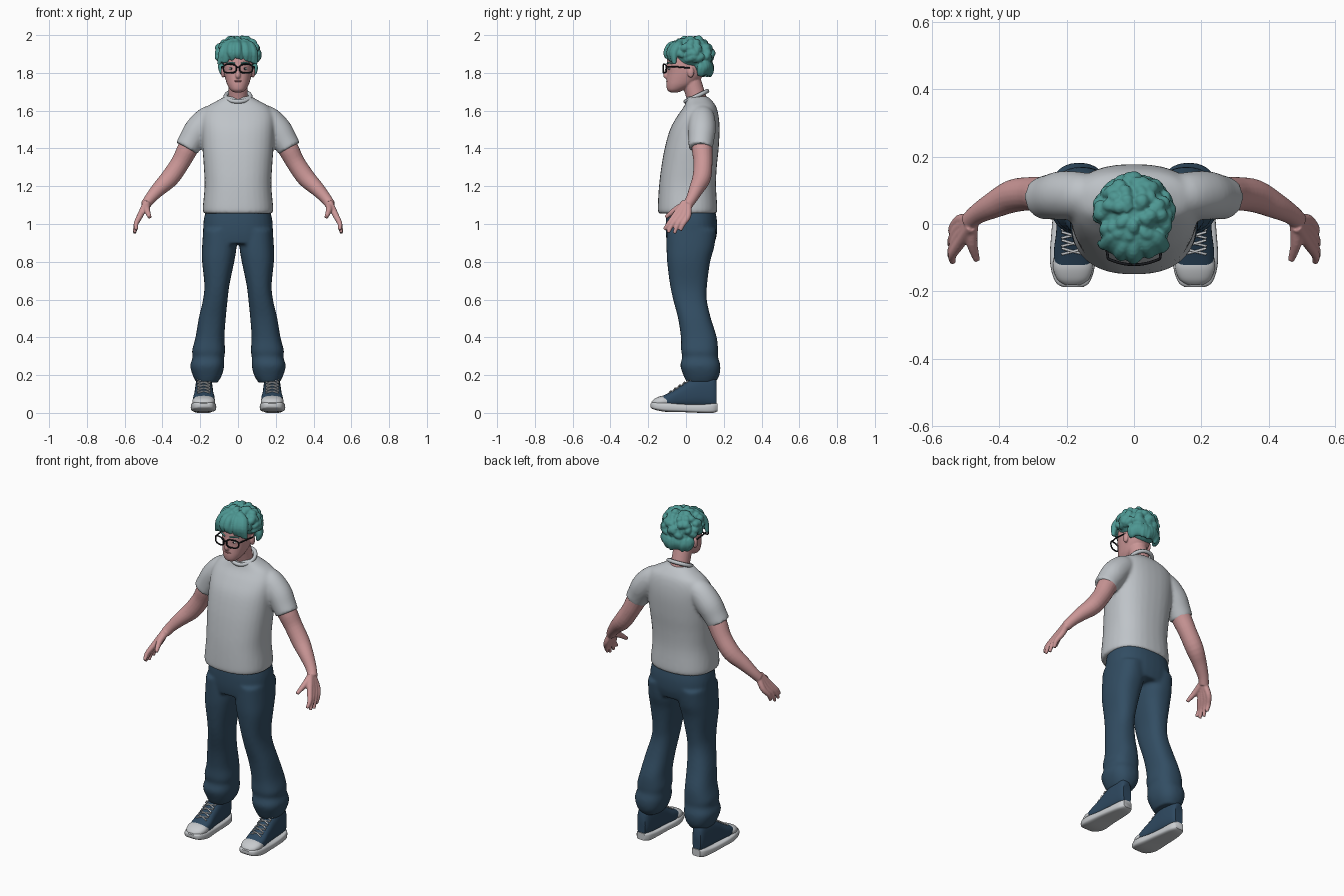
import bpy, bmesh, math, random
from mathutils import Vector, Matrix

random.seed(4)
cube = bpy.data.objects.get("Cube")
if cube:
    bpy.data.objects.remove(cube, do_unlink=True)


def material(name, *rgb):
    m = bpy.data.materials.new(name)
    m.use_nodes = True
    m.diffuse_color = (*rgb, 1)
    bsdf = next(n for n in m.node_tree.nodes if n.type == 'BSDF_PRINCIPLED')
    bsdf.inputs["Base Color"].default_value = (*rgb, 1)
    return m


SKIN = material("skin", .6, .31, .31)
HAIR = material("teal_hair", .075, .31, .29)
SHIRT = material("grey_cotton", .52, .55, .58)
DENIM = material("blue_denim", .032, .075, .125)
CANVAS = material("navy_canvas", .027, .065, .115)
RUBBER = material("white_rubber", .58, .6, .62)
BLACK = material("black_plastic", .01, .011, .014)
LIP = material("lip", .42, .17, .17)


def spline(rows, n=4):
    """Catmull-Rom interpolation through rows of equal length."""
    out = []
    for i in range(len(rows) - 1):
        a, b, c, d = (rows[max(0, min(len(rows) - 1, i + k))] for k in (-1, 0, 1, 2))
        for j in range(n):
            t = j / n
            out.append([.5 * (2 * q + (r - p) * t + (2 * p - 5 * q + 4 * r - s) * t * t
                              + (3 * q - p - 3 * r + s) * t ** 3)
                        for p, q, r, s in zip(a, b, c, d)])
    return out + [list(rows[-1])]


def bridge(bm, rings):
    vs = [[bm.verts.new(p) for p in ring] for ring in rings]
    n = len(vs[0])
    for a, b in zip(vs, vs[1:]):
        for i in range(n):
            bm.faces.new((a[i], a[(i + 1) % n], b[(i + 1) % n], b[i]))
    bm.faces.new(vs[0][::-1])
    bm.faces.new(vs[-1])


def loft(bm, rows, axis='z', e=2.4, s=1, n=32):
    """Superellipse sections, each given as position and a bounding box."""
    rings = []
    for t, x0, x1, b0, b1 in spline(rows):
        ring = []
        for i in range(n):
            c, d = math.cos(math.tau * i / n), math.sin(math.tau * i / n)
            x = (x0 + x1) / 2 + (x1 - x0) / 2 * math.copysign(abs(c) ** (2 / e), c)
            b = (b0 + b1) / 2 + (b1 - b0) / 2 * math.copysign(abs(d) ** (2 / e), d)
            ring.append((s * x, b, t) if axis == 'z' else (s * x, t, b))
        rings.append(ring)
    bridge(bm, rings)


def tube(bm, pts, s=1, n=14):
    """Round tapering limb through points with radii."""
    pts = spline(pts)
    ps = [Vector((s * p[0], p[1], p[2])) for p in pts]
    normal, rings = None, []
    for i, p in enumerate(ps):
        t = (ps[min(i + 1, len(ps) - 1)] - ps[max(i - 1, 0)]).normalized()
        normal = (normal - t * normal.dot(t)).normalized() if normal else t.orthogonal().normalized()
        side = t.cross(normal)
        r = max(pts[i][3], .002)
        rings.append([p + r * (normal * math.cos(math.tau * k / n) + side * math.sin(math.tau * k / n))
                      for k in range(n)])
    bridge(bm, rings)


def ball(bm, centre, radii):
    bmesh.ops.create_icosphere(bm, subdivisions=3, radius=1,
                               matrix=Matrix.Translation(centre) @ Matrix.Diagonal((*radii, 1)))


def finish(bm, name, mat, voxel=0, smooth=4):
    bmesh.ops.recalc_face_normals(bm, faces=bm.faces)
    me = bpy.data.meshes.new(name)
    bm.to_mesh(me)
    bm.free()
    ob = bpy.data.objects.new(name, me)
    bpy.context.collection.objects.link(ob)
    me.materials.append(mat)
    if voxel:
        rm = ob.modifiers.new("fuse", 'REMESH')
        rm.mode, rm.voxel_size, rm.use_smooth_shade = 'VOXEL', voxel, True
        sm = ob.modifiers.new("soften", 'SMOOTH')
        sm.factor, sm.iterations = .5, smooth
    else:
        bpy.ops.object.select_all(action='DESELECT')
        ob.select_set(True)
        bpy.context.view_layer.objects.active = ob
        bpy.ops.object.shade_smooth_by_angle(angle=math.radians(50))
    return ob


def cord(name, pts, r, mat, cyclic=False):
    cu = bpy.data.curves.new(name, 'CURVE')
    cu.dimensions, cu.bevel_depth, cu.bevel_resolution, cu.use_fill_caps = '3D', r, 2, True
    sp = cu.splines.new('POLY')
    sp.points.add(len(pts) - 1)
    for q, p in zip(sp.points, pts):
        q.co = (*p, 1)
    sp.use_cyclic_u = cyclic
    cu.materials.append(mat)
    ob = bpy.data.objects.new(name, cu)
    bpy.context.collection.objects.link(ob)


SIDES = ((1, "left"), (-1, "right"))

# Shirt: torso and both sleeves fused
bm = bmesh.new()
torso = [(1.055, .18, -.145, .16), (1.08, .187, -.15, .166), (1.2, .177, -.143, .159),
         (1.3, .181, -.131, .163), (1.4, .188, -.113, .173), (1.5, .192, -.085, .178),
         (1.57, .19, -.047, .173), (1.62, .165, -.012, .16), (1.65, .115, .0, .14), (1.675, .07, .005, .115)]
loft(bm, [(z, -w, w, a, b) for z, w, a, b in torso])
for s, _ in SIDES:
    tube(bm, [(.09, .085, 1.58, .05), (.15, .085, 1.56, .068), (.21, .085, 1.5, .073),
              (.25, .08, 1.437, .067), (.272, .077, 1.4, .064)], s, 24)
finish(bm, "shirt", SHIRT, .009, 6)
ring = [math.tau * i / 40 for i in range(40)]
cord("collar", [(.066 * math.cos(a), .055 + .058 * math.sin(a), 1.676 + .028 * math.sin(a)) for a in ring],
     .011, SHIRT, True)

# Trousers: hips and both legs fused
bm = bmesh.new()
hips = [(1.09, .165, -.1, .15), (1.02, .182, -.107, .164), (.95, .185, -.107, .164), (.895, .185, -.1, .15)]
loft(bm, [(z, -w, w, a, b) for z, w, a, b in hips])
leg = [(.97, .015, .184, -.102, .16), (.88, .008, .19, -.103, .15), (.8, .02, .19, -.1, .128),
       (.68, .045, .178, -.085, .112), (.6, .055, .185, -.068, .11), (.5, .065, .208, -.042, .132),
       (.4, .072, .225, -.027, .163), (.33, .068, .243, -.026, .17), (.295, .073, .24, -.02, .17),
       (.25, .073, .253, -.03, .182), (.2, .085, .24, -.014, .177), (.16, .108, .22, .004, .155)]
for s, _ in SIDES:
    loft(bm, leg, s=s)
finish(bm, "trousers", DENIM, .009, 6)

# Arms with hands
arm = [(.22, .085, 1.47, .055), (.265, .085, 1.4, .055), (.305, .09, 1.325, .05), (.36, .083, 1.245, .049),
       (.42, .055, 1.185, .039), (.465, .03, 1.135, .03), (.49, .008, 1.1, .027)]
fingers = [(-.058, -.115, .97, .538), (-.034, -.095, .954, .547), (-.01, -.062, .95, .547), (.012, -.03, .965, .54)]
for s, side in SIDES:
    bm = bmesh.new()
    tube(bm, arm, s, 20)
    for ky, ty, tz, tx in fingers:
        tube(bm, [(.484, .008 + ky * .25, 1.115, .018), (.518, ky, 1.045, .0165),
                  (.54, (ky + ty) / 2 - .006, 1.0, .013), (tx, ty, tz, .009)], s)
    tube(bm, [(.482, .0, 1.105, .02), (.482, -.055, 1.075, .017), (.467, -.108, 1.035, .01)], s)
    finish(bm, side + "_arm", SKIN, .0045, 4)

# Head: skull, neck, nose and ears fused
bm = bmesh.new()
skull = [(1.697, .022, -.085, -.04), (1.71, .04, -.099, -.01), (1.735, .056, -.104, .04), (1.765, .066, -.103, .075),
         (1.8, .074, -.1, .1), (1.84, .078, -.102, .11), (1.89, .076, -.096, .115), (1.93, .06, -.07, .1),
         (1.955, .02, -.03, .05)]
loft(bm, [(z, -w, w, a, b) for z, w, a, b in skull], e=2.15)
tube(bm, [(0, .075, 1.6, .056), (0, .055, 1.67, .052), (0, .03, 1.75, .052)], n=24)
tube(bm, [(0, -.095, 1.84, .008), (0, -.104, 1.81, .01), (0, -.107, 1.785, .014), (0, -.098, 1.777, .01)])
for s, _ in SIDES:
    ball(bm, (s * .08, .025, 1.803), (.011, .018, .029))
finish(bm, "head", SKIN, .0045, 4)

# Mouth, eyes and brows
bm = bmesh.new()
ball(bm, (0, -.099, 1.756), (.022, .006, .005))
finish(bm, "lips", LIP)
for s, side in SIDES:
    for part, y, r, mat in (("_eye", -.089, (.013, .006, .007), RUBBER), ("_pupil", -.094, (.005, .003, .005), BLACK)):
        bm = bmesh.new()
        ball(bm, (s * .036, y, 1.823), r)
        finish(bm, side + part, mat)
    cord(side + "_brow", [(s * .016, -.1, 1.85), (s * .038, -.093, 1.855), (s * .058, -.074, 1.85)], .004, HAIR)

# Spectacles
for s, side in SIDES:
    rim = []
    for a in ring:
        c, d = math.cos(a), math.sin(a)
        x = .043 + .034 * math.copysign(abs(c) ** .7, c)
        rim.append((s * x, -.121 + 3 * x * x, 1.823 + .023 * math.copysign(abs(d) ** .7, d)))
    cord(side + "_rim", rim, .0042, BLACK, True)
    cord(side + "_temple", [(s * .077, -.103, 1.832), (s * .085, -.05, 1.832), (s * .087, .02, 1.826)], .004, BLACK)
cord("bridge", [(-.01, -.12, 1.828), (0, -.121, 1.831), (.01, -.12, 1.828)], .004, BLACK)

# Hair: cap, nape and curled locks fused
bm = bmesh.new()
centre, size = Vector((0, .03, 1.897)), Vector((.105, .1, .085))
ball(bm, centre, size)
ball(bm, (0, .075, 1.85), (.083, .06, .072))
for row, count in ((.15, 7), (.5, 13), (.85, 18), (1.2, 20), (1.5, 18)):
    for k in range(count):
        lon = math.tau * (k + random.random() * .6) / count
        if row > 1 and math.sin(lon) < -.45:
            continue
        pts, twist = [], random.uniform(-.25, .25)
        for j, r in enumerate((.008, .019, .021, .007)):
            col = row + j * .17
            lon += twist * (1 if j < 2 else -1)
            d = Vector((math.sin(col) * math.cos(lon), math.sin(col) * math.sin(lon), math.cos(col)))
            pts.append((*(centre + d * size * random.uniform(.97, 1.05)), r * random.uniform(.8, 1.1)))
        tube(bm, pts, n=10)
for k in range(16):
    lon = math.pi * (k + .5) / 16
    x, y = .085 * math.cos(lon), .07 + .062 * math.sin(lon)
    z = random.uniform(1.79, 1.805)
    tube(bm, [(x, y, z + .06, .01), (x * 1.05, y, z + .03, .018), (x, y - .005, z, .013), (x * .9, y - .01, z - .012, .006)], n=10)
for k in range(11):
    x = (k - 5) * .0185 + random.uniform(-.005, .005)
    back, bend = abs(x) * .45, random.uniform(-.015, .015)
    tube(bm, [(x * .5, -.03, 1.962, .012), (x * .8 + bend, -.08 + back, 1.945, .021),
              (x + bend, -.102 + back, 1.905, .02), (x * 1.08, -.1 + back, 1.877 - abs(x) * .35, .009)], n=10)
finish(bm, "hair", HAIR, .005, 2)

# Shoes
sole = [(-.188, .152, .21, .03, .05), (-.17, .13, .235, .018, .057), (-.11, .115, .25, .006, .057),
        (-.02, .125, .245, .004, .047), (.08, .133, .236, 0, .045), (.14, .14, .226, 0, .05), (.166, .157, .21, .008, .05)]
toe = [(-.182, .16, .205, .035, .06), (-.165, .135, .228, .03, .076), (-.13, .122, .241, .03, .09), (-.1, .124, .238, .03, .09)]
upper = [(-.128, .128, .235, .03, .088), (-.08, .123, .238, .03, .112), (-.03, .129, .232, .03, .143),
         (.02, .132, .229, .03, .175), (.08, .135, .226, .03, .2), (.14, .145, .22, .03, .2), (.162, .157, .21, .03, .17)]
for s, side in SIDES:
    for part, rows, e, mat in (("_sole", sole, 4, RUBBER), ("_toe_cap", toe, 2.4, RUBBER), ("_upper", upper, 2.6, CANVAS)):
        bm = bmesh.new()
        loft(bm, rows, 'y', e, s)
        finish(bm, side + part, mat)
    for k in range(5):
        y = -.09 + k * .024
        z = .11 + k * .0152
        for d in (1, -1):
            cord(side + "_lace", [(s * (.181 - d * .034), y, z - .006), (s * .181, y + .008, z + .006),
                                  (s * (.181 + d * .034), y + .018, z + .005)], .0038, RUBBER)
